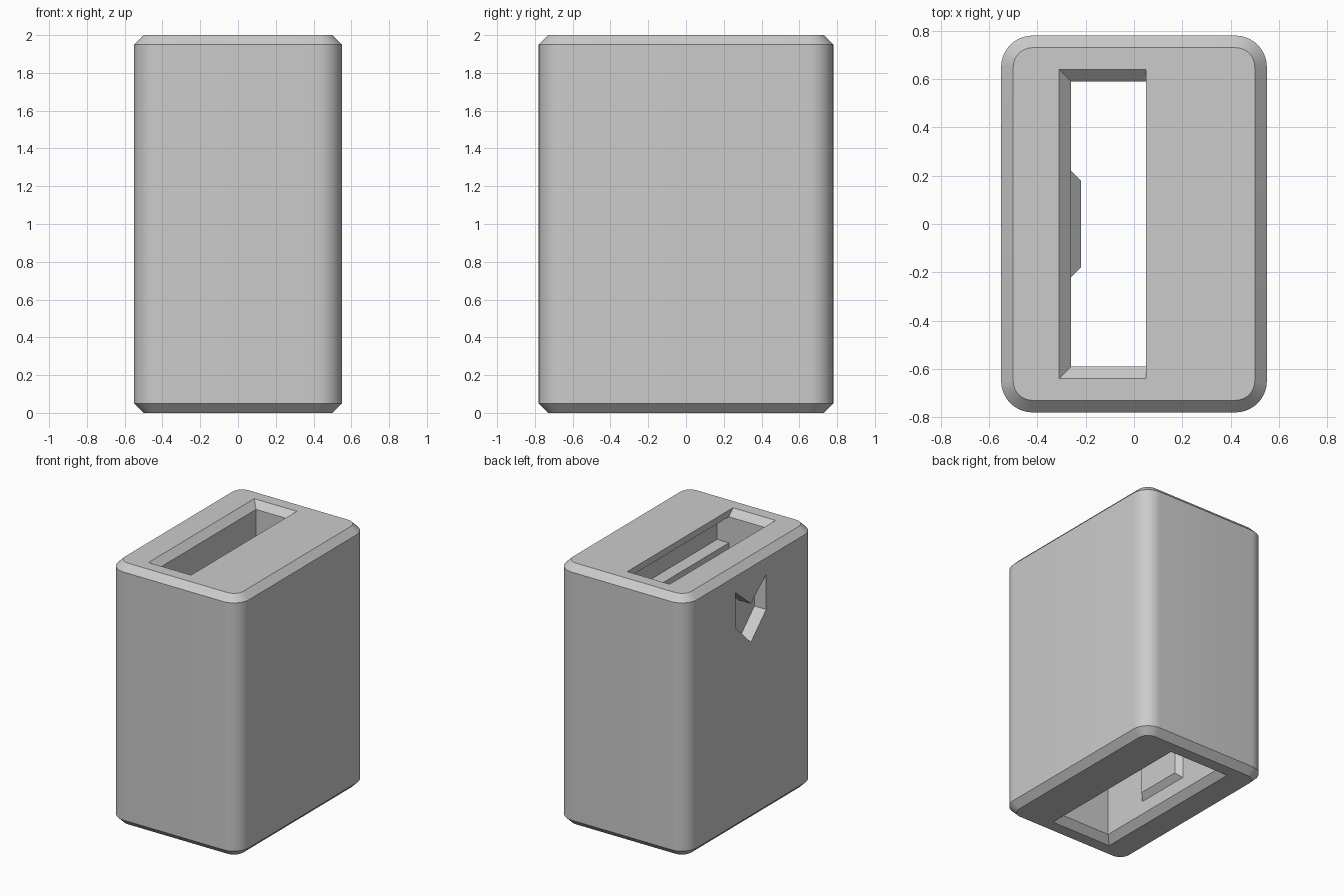
import bpy
import bmesh
from math import sin, cos, pi

if "Cube" in bpy.data.objects:
    bpy.data.objects.remove(bpy.data.objects["Cube"])

grey = bpy.data.materials.new("plain_grey")
grey.use_nodes = True
COLOUR = (0.6, 0.6, 0.6, 1)
grey.diffuse_color = COLOUR
grey.node_tree.nodes["Principled BSDF"].inputs["Base Color"].default_value = COLOUR


def loft(name, rings):
    """Solid through equal-sized closed rings of 3D points, capped at both ends."""
    bm = bmesh.new()
    loops = [[bm.verts.new(p) for p in ring] for ring in rings]
    for a, b in zip(loops, loops[1:]):
        for i in range(len(a)):
            j = (i + 1) % len(a)
            bm.faces.new((a[i], a[j], b[j], b[i]))
    bm.faces.new(loops[0][::-1])
    bm.faces.new(loops[-1])
    bmesh.ops.recalc_face_normals(bm, faces=bm.faces)
    mesh = bpy.data.meshes.new(name)
    bm.to_mesh(mesh)
    bm.free()
    mesh.materials.append(grey)
    obj = bpy.data.objects.new(name, mesh)
    bpy.context.collection.objects.link(obj)
    return obj


def rect(x0, x1, y, z):
    return [(x0, -y, z), (x1, -y, z), (x1, y, z), (x0, y, z)]


def rounded(inset, z, steps=10):
    """Rounded rectangle of the body, shrunk by inset."""
    cx, cy, r = 0.42, 0.65, 0.13 - inset
    pts = []
    for q, (sx, sy) in enumerate([(1, 1), (-1, 1), (-1, -1), (1, -1)]):
        for i in range(steps + 1):
            a = (q + i / steps) * pi / 2
            pts.append((sx * cx + r * cos(a), sy * cy + r * sin(a), z))
    return pts


def activate(obj):
    bpy.ops.object.select_all(action="DESELECT")
    obj.select_set(True)
    bpy.context.view_layer.objects.active = obj


def cut(target, cutter):
    mod = target.modifiers.new("cut", "BOOLEAN")
    mod.operation = "DIFFERENCE"
    mod.solver = "EXACT"
    mod.object = cutter
    activate(target)
    bpy.ops.object.modifier_apply(modifier=mod.name)
    bpy.data.objects.remove(cutter)


# Outer body with rounded corners and chamfered rims
C = 0.05
body = loft("case_body", [rounded(C, 0), rounded(0, C), rounded(0, 2 - C), rounded(C, 2)])

# Main cavity, flared at the bottom and closed under the top lip
L, R, W = -0.26, 0.15, 0.59
cut(body, loft("cavity", [rect(L - 2 * C, R + 2 * C, W + 2 * C, -C),
                          rect(L, R, W, C), rect(L, R, W, 2 - C)]))

# Narrower top opening, flared on three sides
LIP = 0.05
cut(body, loft("top_opening", [rect(L, LIP, W, 1.9), rect(L, LIP, W, 2 - C),
                               rect(L - 2 * C, LIP, W + 2 * C, 2 + C)]))

# Engraved arrow pointing down on the side wall
chevron = [(0.185, 1.825), (0, 1.67), (-0.185, 1.825),
           (-0.185, 1.555), (0, 1.375), (0.185, 1.555)]
cut(body, loft("arrow", [[(x, y, z) for y, z in chevron] for x in (-0.65, -0.45)]))

activate(body)
bpy.ops.object.shade_smooth_by_angle(angle=pi / 6)

# Stop bar below the top lip
loft("stop_bar", [rect(LIP, R + 0.03, W + 0.03, z) for z in (1.55, 1.75)])


# Chamfered retaining bump on the inner wall, rooted inside it
def bump_ring(x, grow):
    y, z0, z1 = 0.22 + grow, 0.15 - grow, 0.6 + grow
    return [(x, -y, z0), (x, y, z0), (x, y, z1), (x, -y, z1)]


loft("retaining_bump", [bump_ring(L - 0.03, 0.03), bump_ring(L + 0.04, -0.04)])
